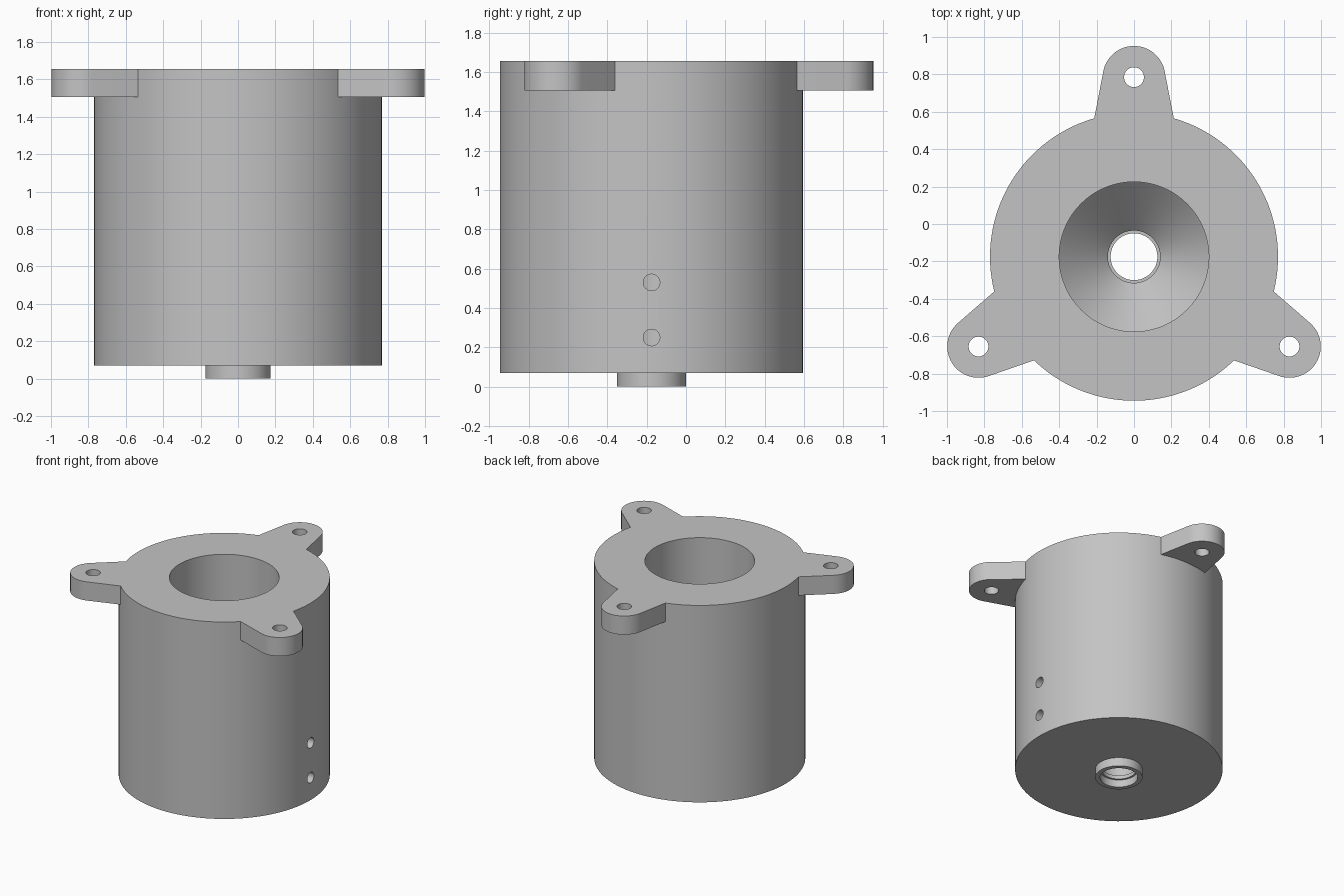
import bpy
import bmesh
import math
from mathutils import Matrix, Vector

cube = bpy.data.objects.get("Cube")
if cube:
    bpy.data.objects.remove(cube, do_unlink=True)

AXIS = Vector((0, -0.175, 0))   # centre line of the housing
RADIUS, TOP, BASE = 0.77, 1.655, 0.07
LUG_REACH, LUG_END, LUG_BOTTOM = 0.96, 0.167, 1.505

grey = bpy.data.materials.new("plain grey")
grey.use_nodes = True
grey.diffuse_color = (0.55, 0.55, 0.55, 1)
grey.node_tree.nodes["Principled BSDF"].inputs["Base Color"].default_value = grey.diffuse_color


def make_object(name, bm):
    bmesh.ops.recalc_face_normals(bm, faces=bm.faces[:])
    mesh = bpy.data.meshes.new(name)
    bm.to_mesh(mesh)
    bm.free()
    mesh.materials.append(grey)
    obj = bpy.data.objects.new(name, mesh)
    bpy.context.collection.objects.link(obj)
    return obj


def select_only(obj):
    bpy.ops.object.select_all(action="DESELECT")
    obj.select_set(True)
    bpy.context.view_layer.objects.active = obj


def lathe(name, profile, steps=128):
    """Spin a closed (radius, height) profile around the housing axis."""
    bm = bmesh.new()
    verts = [bm.verts.new(AXIS + Vector((r, 0, z))) for r, z in profile]
    edges = [bm.edges.new((v, verts[i - 1])) for i, v in enumerate(verts)]
    bmesh.ops.spin(bm, geom=verts + edges, cent=AXIS, axis=(0, 0, 1),
                   angle=math.tau, steps=steps, use_merge=True)
    bmesh.ops.remove_doubles(bm, verts=bm.verts[:], dist=0.0001)
    return make_object(name, bm)


def drill(obj, centre, radius, depth, turn=Matrix.Identity(4)):
    """Cut a round hole through an object."""
    bm = bmesh.new()
    bmesh.ops.create_cone(bm, cap_ends=True, segments=40, radius1=radius, radius2=radius,
                          depth=depth, matrix=Matrix.Translation(centre) @ turn)
    cutter = make_object("drill", bm)
    cutter.hide_render = True
    cut = obj.modifiers.new("hole", "BOOLEAN")
    cut.operation, cut.solver, cut.object = "DIFFERENCE", "EXACT", cutter
    select_only(obj)
    bpy.ops.object.modifier_apply(modifier=cut.name)
    bpy.data.objects.remove(cutter, do_unlink=True)


def smooth(obj):
    select_only(obj)
    bpy.ops.object.shade_smooth_by_angle(angle=math.radians(25))


# Housing: outer drum, bottom spigot, lipped throat, funnel and wide bore
housing = lathe("housing", [
    (0.175, 0), (0.175, BASE), (RADIUS, BASE), (RADIUS, TOP),
    (0.40, TOP), (0.40, 0.96), (0.14, 0.70), (0.14, 0.09),
    (0.125, 0.09), (0.125, 0.06), (0.14, 0.06), (0.14, 0)])

# Two side holes running into the throat
for height in (0.25, 0.53):
    drill(housing, AXIS + Vector((0.5, 0, height)), 0.042, 0.8,
          Matrix.Rotation(math.pi / 2, 4, "Y"))
smooth(housing)


def lug_outline():
    """Rounded tip, tapering sides and a curved root against the drum."""
    taper, root = math.radians(11), math.asin(0.213 / RADIUS)
    points = []
    for i in range(33):
        a = taper + (math.pi - 2 * taper) * i / 32
        points.append((LUG_END * math.cos(a), LUG_REACH + LUG_END * math.sin(a)))
    for i in range(13):
        a = root * (i / 6 - 1)
        points.append((RADIUS * math.sin(a) * 0.999, RADIUS * math.cos(a) * 0.999))
    return points


# Three mounting lugs around the rim
for name, degrees in (("back_lug", 0), ("right_lug", 120), ("left_lug", 240)):
    turn = Matrix.Translation(AXIS) @ Matrix.Rotation(math.radians(degrees), 4, "Z")
    bm = bmesh.new()
    face = bm.faces.new([bm.verts.new((x, y, LUG_BOTTOM)) for x, y in lug_outline()])
    raised = bmesh.ops.extrude_face_region(bm, geom=[face])["geom"]
    bmesh.ops.translate(bm, vec=(0, 0, TOP - LUG_BOTTOM),
                        verts=[g for g in raised if isinstance(g, bmesh.types.BMVert)])
    bmesh.ops.transform(bm, matrix=turn, verts=bm.verts[:])
    lug = make_object(name, bm)
    drill(lug, turn @ Vector((0, LUG_REACH, LUG_BOTTOM)), 0.053, 0.6)
    smooth(lug)
